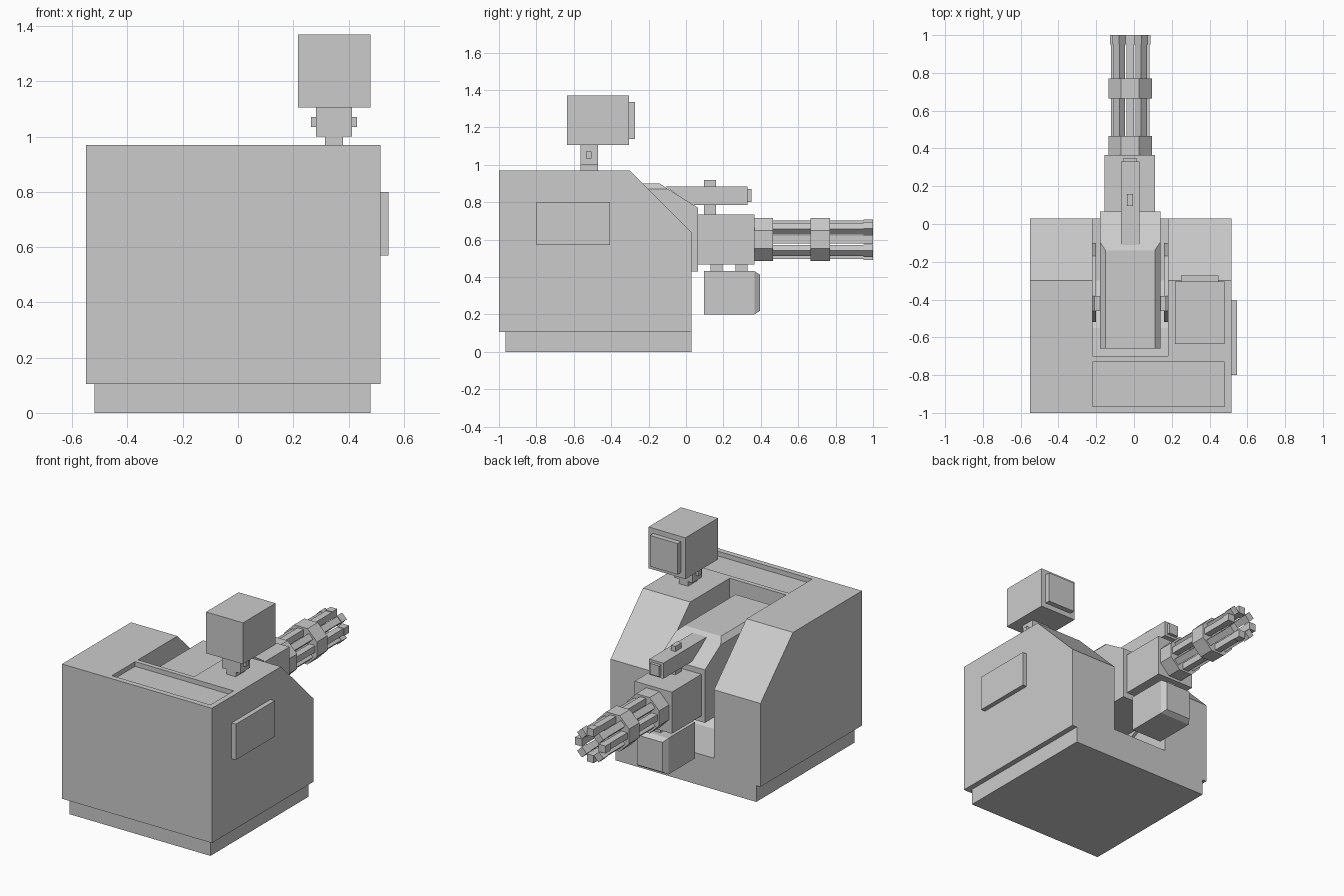
import bpy, bmesh, math
from mathutils import Matrix, Vector

old = bpy.data.objects.get("Cube")
if old:
    bpy.data.objects.remove(old, do_unlink=True)

grey = bpy.data.materials.new("plain_grey")
grey.use_nodes = True
grey.diffuse_color = (0.6, 0.6, 0.6, 1)
grey.node_tree.nodes["Principled BSDF"].inputs["Base Color"].default_value = (0.6, 0.6, 0.6, 1)

AXIS = Vector((-0.02, 0, 0.60))  # barrel axis


def finish(name, bm):
    bmesh.ops.recalc_face_normals(bm, faces=bm.faces)
    mesh = bpy.data.meshes.new(name)
    bm.to_mesh(mesh)
    bm.free()
    mesh.materials.append(grey)
    obj = bpy.data.objects.new(name, mesh)
    bpy.context.collection.objects.link(obj)
    return obj


def add_box(bm, x, y, z, matrix=Matrix()):
    lo, hi = zip(x, y, z)
    size = [b - a for a, b in zip(lo, hi)]
    mid = [(a + b) / 2 for a, b in zip(lo, hi)]
    m = matrix @ Matrix.Translation(mid) @ Matrix.Diagonal((*size, 1))
    return bmesh.ops.create_cube(bm, size=1, matrix=m)["verts"]


def box(name, x, y, z):
    bm = bmesh.new()
    add_box(bm, x, y, z)
    return finish(name, bm)


def prism(name, x, profile):
    """Extrude a (y, z) outline across the x range."""
    bm = bmesh.new()
    face = bm.faces.new([bm.verts.new((x[0], y, z)) for y, z in profile])
    out = bmesh.ops.extrude_face_region(bm, geom=[face])["geom"]
    moved = [v for v in out if isinstance(v, bmesh.types.BMVert)]
    bmesh.ops.translate(bm, verts=moved, vec=(x[1] - x[0], 0, 0))
    return finish(name, bm)


def octagon(name, y, flat):
    """Eight-sided collar around the barrel axis."""
    bm = bmesh.new()
    r = flat / math.cos(math.pi / 8)
    m = (Matrix.Translation(AXIS + Vector((0, sum(y) / 2, 0)))
         @ Matrix.Rotation(math.pi / 2, 4, "X") @ Matrix.Rotation(math.pi / 8, 4, "Z"))
    bmesh.ops.create_cone(bm, cap_ends=True, segments=8, radius1=r, radius2=r,
                          depth=y[1] - y[0], matrix=m)
    return finish(name, bm)


def bars(name, y, r, width):
    """Eight bars in a ring around the barrel axis."""
    bm = bmesh.new()
    for i in range(8):
        m = Matrix.Translation(AXIS) @ Matrix.Rotation(i * math.pi / 4, 4, "Y")
        add_box(bm, (-width / 2, width / 2), y, r, m)
    return finish(name, bm)


def cut(obj, cutter):
    mod = obj.modifiers.new("cut", "BOOLEAN")
    mod.operation = "DIFFERENCE"
    mod.solver = "EXACT"
    mod.object = cutter
    cutter.hide_render = True
    cutter.hide_viewport = True
    cutter.display_type = "WIRE"


# Armoured body with gun slot and roof recess
box("base", (-0.52, 0.48), (-0.965, 0.03), (0, 0.105))
body = prism("body", (-0.55, 0.515),
             [(-1, 0.105), (-1, 0.97), (-0.3, 0.97), (0.03, 0.64), (0.03, 0.105)])
cut(body, prism("slot_cutter", (-0.22, 0.18),
                [(0.2, 0.2), (-0.3, 0.2), (-0.55, 0.32), (-0.7, 0.52), (-0.7, 1.2), (0.2, 1.2)]))
cut(body, box("roof_recess_cutter", (-0.22, 0.48), (-0.965, -0.73), (0.94, 1.1)))
box("side_panel", (0.515, 0.545), (-0.8, -0.405), (0.57, 0.8))

# Trunnion plates inside the slot
for side, x in (("right", (-0.22, -0.2)), ("left", (0.16, 0.18))):
    prism("trunnion_plate_" + side, x,
          [(-0.52, 0.55), (-0.46, 0.8), (-0.38, 0.84), (-0.17, 0.8), (-0.1, 0.5), (-0.3, 0.4)])
box("trunnion", (-0.21, 0.17), (-0.46, -0.38), (0.6, 0.85))

# Gun housing with a chamfered lid
prism("housing", (-0.18, 0.14),
      [(-0.66, 0.43), (-0.66, 0.87), (-0.095, 0.87), (0.065, 0.77), (0.065, 0.43)])
bm = bmesh.new()
for v in add_box(bm, (-0.18, 0.14), (-0.66, -0.095), (0.87, 0.9)):
    if v.co.z > 0.89:
        v.co.x += 0.03 if v.co.x < 0 else -0.03
        if v.co.y > -0.3:
            v.co.y -= 0.045
finish("housing_lid", bm)
box("cradle", (-0.155, 0.11), (0.065, 0.365), (0.468, 0.735))

# Rotary barrels
octagon("rear_collar", (0.365, 0.465), 0.115)
octagon("middle_collar", (0.665, 0.77), 0.115)
bars("barrels", (0.465, 0.95), (0.06, 0.103), 0.042)
bars("muzzles", (0.95, 1.0), (0.06, 0.108), 0.048)

# Scope above the cradle
prism("scope", (-0.07, 0.03),
      [(-0.11, 0.885), (0.33, 0.885), (0.33, 0.785), (0.03, 0.785)])
box("scope_lens", (-0.055, 0.012), (0.33, 0.35), (0.8, 0.87))
box("scope_knob", (-0.036, -0.005), (0.095, 0.16), (0.885, 0.918))
box("scope_mount", (-0.036, -0.005), (0.095, 0.16), (0.735, 0.785))

# Sensor box hung under the cradle
bm = bmesh.new()
add_box(bm, (-0.13, 0.09), (0.095, 0.365), (0.2, 0.432))
for v in add_box(bm, (-0.13, 0.09), (0.365, 0.395), (0.2, 0.432)):
    if v.co.y > 0.38:
        v.co.x += 0.02 if v.co.x < 0 else -0.02
        v.co.z += 0.02 if v.co.z < 0.3 else -0.02
finish("lower_box", bm)
for i, y in enumerate([(0.13, 0.195), (0.265, 0.33)]):
    box("lower_mount_%d" % (i + 1), (-0.05, 0.01), y, (0.43, 0.47))

# Sight head on the roof
box("sight_foot", (0.315, 0.38), (-0.565, -0.47), (0.96, 1.0))
box("sight_neck", (0.283, 0.413), (-0.565, -0.47), (1.0, 1.105))
box("sight_pin", (0.265, 0.43), (-0.535, -0.505), (1.035, 1.07))
box("sight_head", (0.218, 0.48), (-0.635, -0.305), (1.105, 1.37))
box("sight_lens", (0.25, 0.447), (-0.305, -0.272), (1.138, 1.337))
